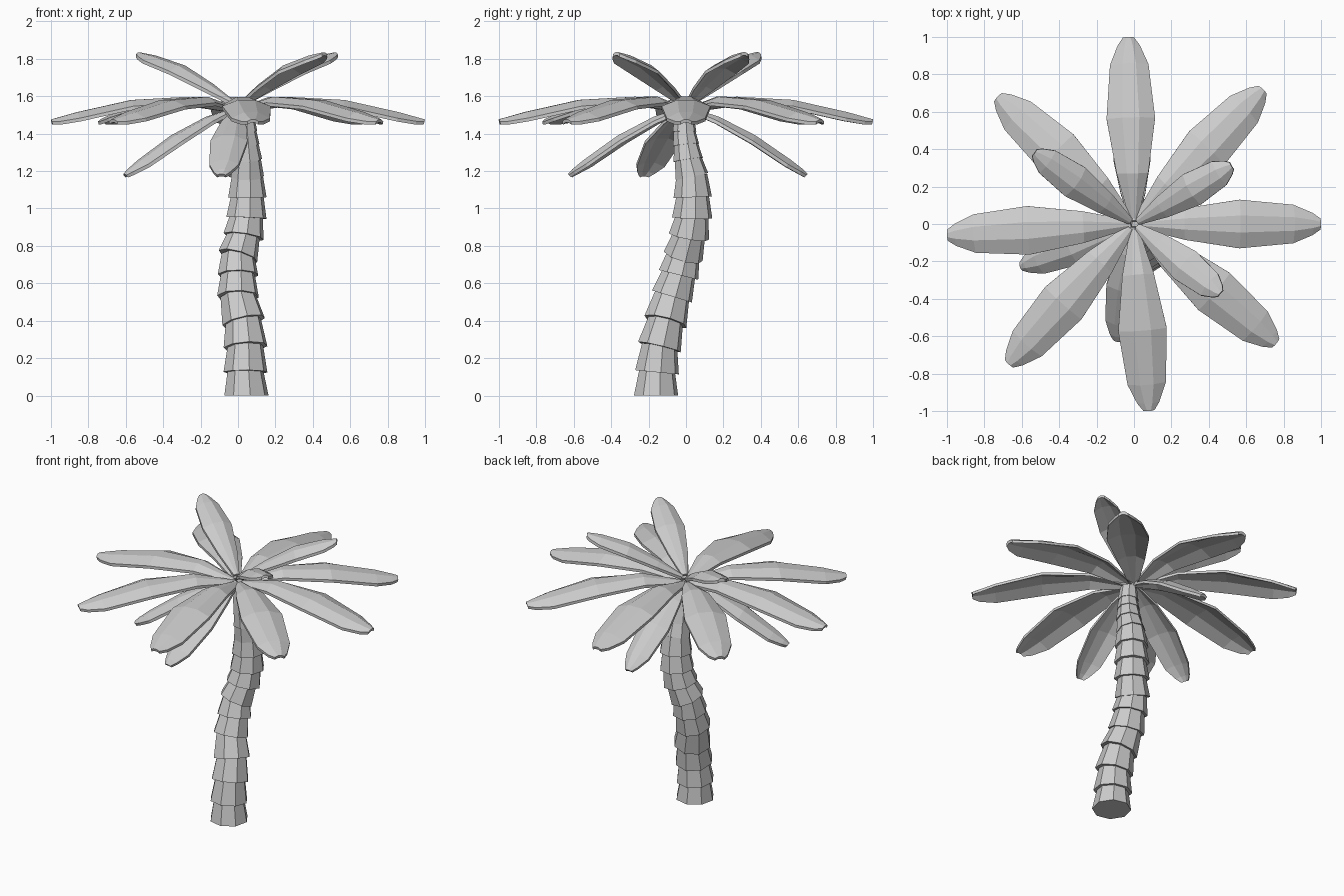
import bpy, bmesh, math
from mathutils import Vector

if "Cube" in bpy.data.objects:
    bpy.data.objects.remove(bpy.data.objects["Cube"])


def finish(bm, name):
    bmesh.ops.recalc_face_normals(bm, faces=bm.faces)
    me = bpy.data.meshes.new(name)
    bm.to_mesh(me)
    bm.free()
    ob = bpy.data.objects.new(name, me)
    bpy.context.collection.objects.link(ob)
    return ob


# Trunk: overlapping eight-sided skirts along a curved path (x, y, z, radius)
PATH = [(.045, -.16, 0, .12), (.04, -.155, .125, .119), (.04, -.142, .26, .119),
        (.03, -.11, .395, .118), (0, -.075, .53, .113), (0, -.04, .645, .11),
        (0, -.015, .745, .108), (.03, .015, .85, .11), (.045, .033, .95, .109),
        (.05, .036, 1.06, .104), (.05, .032, 1.17, .09), (.05, .012, 1.26, .08),
        (.045, .0, 1.34, .071), (.04, -.008, 1.41, .064), (.035, -.01, 1.49, .05)]


def skirt(bm, lo, hi, flat):
    a, b = Vector(lo[:3]), Vector(hi[:3])
    d = (b - a).normalized()
    b += d * .012
    rings = []
    for c, r, ax in ((a, lo[3], Vector((0, 0, 1)) if flat else d), (b, lo[3] * .8, d)):
        u = (Vector((1, 0, 0)) - ax * ax.x).normalized()
        v = ax.cross(u)
        rings.append([bm.verts.new(c + (u * math.cos(t) + v * math.sin(t)) * r)
                      for t in [math.radians(10 + 45 * i) for i in range(8)]])
    for i in range(8):
        j = (i + 1) % 8
        bm.faces.new((rings[0][i], rings[0][j], rings[1][j], rings[1][i]))
    bm.faces.new(rings[0][::-1])
    bm.faces.new(rings[1])


bm = bmesh.new()
for i in range(len(PATH) - 1):
    skirt(bm, PATH[i], PATH[i + 1], i == 0)
finish(bm, "trunk")

# Leaf shapes: spine height at each fraction of the length, and half width
FRAC = [.03, .27, .57, .86, .96, 1.0]
WIDTH = [.025, .085, .13, .103, .06, .03]
RING = [1.54, 1.597, 1.58, 1.515, 1.487, 1.476]
UPPER = [1.57, 1.665, 1.765, 1.818, 1.83, 1.835]
LOWER = [1.54, 1.49, 1.39, 1.26, 1.21, 1.185]
ACROSS = [(-1, -.033), (-.35, 0), (.35, 0), (1, -.033)]
THICK = .018


def leaf(name, tip, heights, wide):
    L = math.hypot(*tip)
    out = Vector((tip[0] / L, tip[1] / L, 0))
    side = Vector((-out.y, out.x, 0))
    spine = [out * (L * f) + Vector((0, 0, h)) for f, h in zip(FRAC, heights)]
    bm = bmesh.new()
    rows = []
    n = len(spine)
    for i, p in enumerate(spine):
        d = (spine[min(i + 1, n - 1)] - spine[max(i - 1, 0)]).normalized()
        up = d.cross(side)
        w = WIDTH[i] * wide
        top = [p + side * (s * w) + up * (k * min(1, w / .09)) for s, k in ACROSS]
        rows.append([bm.verts.new(q) for q in top] +
                    [bm.verts.new(q - up * THICK) for q in reversed(top)])
    for a, b in zip(rows, rows[1:]):
        for j in range(8):
            k = (j + 1) % 8
            bm.faces.new((a[j], a[k], b[k], b[j]))
    for r in (rows[0], rows[-1]):
        for j in range(3):
            bm.faces.new((r[j], r[j + 1], r[6 - j], r[7 - j]))
    finish(bm, name)


# Main ring of eight leaves
for t in [(1, 0), (.69, .72), (-.03, 1), (-.73, .68),
          (-1, -.06), (-.67, -.75), (.08, -1), (.76, -.64)]:
    leaf("ring_leaf", t, RING, 1)
# Three rising leaves
for t in [(.52, .31), (-.53, .38), (.46, -.37)]:
    leaf("upper_leaf", t, UPPER, .72)
# Three drooping leaves
for t in [(-.61, -.23), (-.09, -.63), (-.02, .65)]:
    leaf("lower_leaf", t, LOWER, .77)
